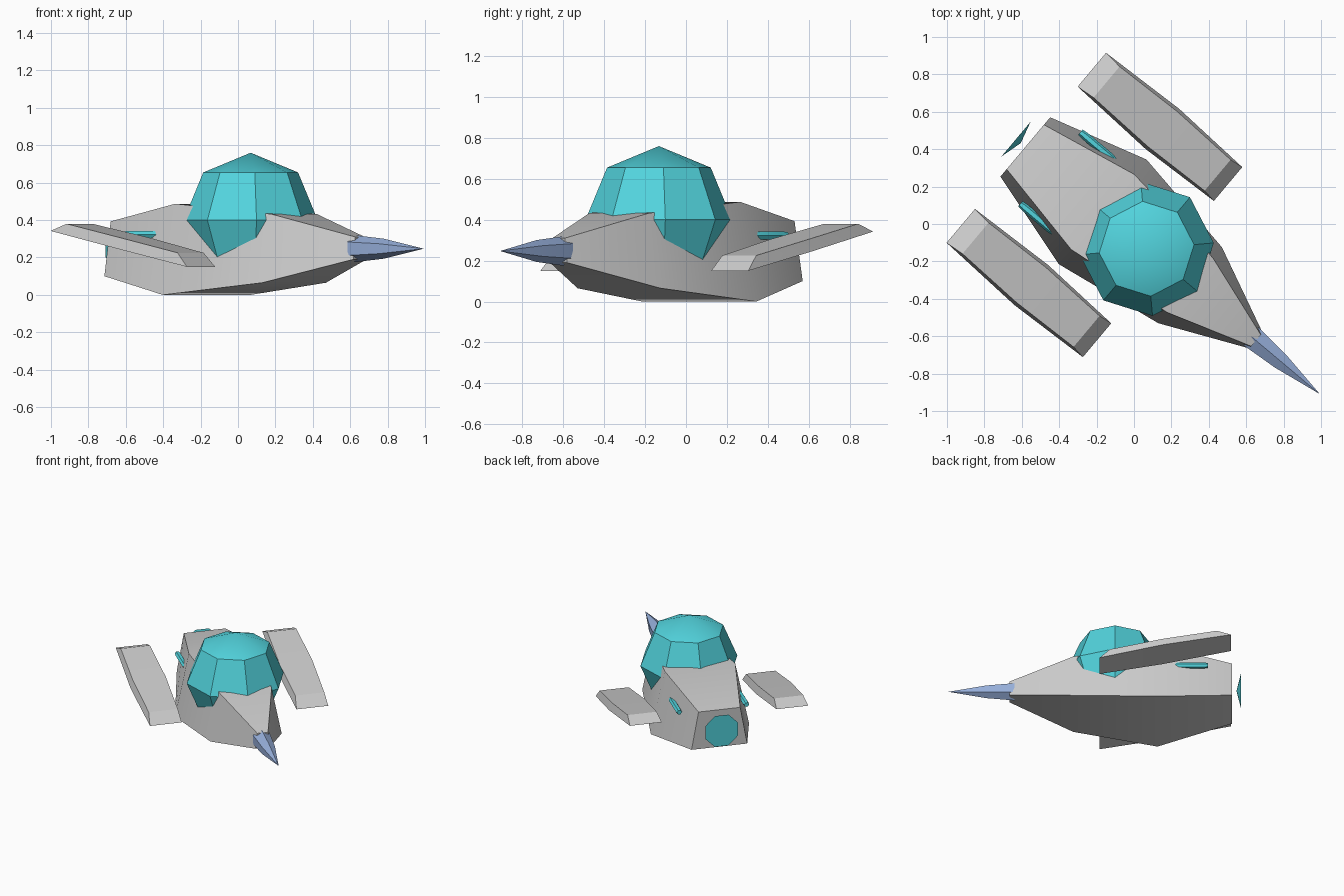
import bpy, bmesh, math
from mathutils import Matrix

if "Cube" in bpy.data.objects:
    bpy.data.objects.remove(bpy.data.objects["Cube"])

# Local frame: +x runs along the craft toward the beak; the craft is turned 40 degrees
TURN = Matrix.Rotation(math.radians(-40), 4, 'Z')
MID = -0.058  # sideways offset of the centre line


def material(name, rgb):
    m = bpy.data.materials.new(name)
    m.diffuse_color = (*rgb, 1)
    m.use_nodes = True
    m.node_tree.nodes["Principled BSDF"].inputs["Base Color"].default_value = m.diffuse_color
    return m


GREY = material("hull_grey", (0.61, 0.61, 0.61))
TEAL = material("glass_teal", (0.085, 0.66, 0.73))
BLUE = material("beak_blue", (0.30, 0.42, 0.69))


def finish(name, bm, mat):
    bmesh.ops.remove_doubles(bm, verts=bm.verts, dist=0.0005)
    bmesh.ops.recalc_face_normals(bm, faces=bm.faces)
    bm.transform(TURN)
    mesh = bpy.data.meshes.new(name)
    bm.to_mesh(mesh)
    bm.free()
    mesh.materials.append(mat)
    ob = bpy.data.objects.new(name, mesh)
    bpy.context.collection.objects.link(ob)
    bpy.ops.object.select_all(action='DESELECT')
    ob.select_set(True)
    bpy.context.view_layer.objects.active = ob
    bpy.ops.object.shade_smooth_by_angle(angle=math.radians(30))
    return ob


def loft(name, rings, mat):
    """Skin a list of equal-length point rings and cap both ends."""
    bm = bmesh.new()
    rows = [[bm.verts.new(p) for p in r] for r in rings]
    n = len(rows[0])
    for a, b in zip(rows, rows[1:]):
        for i in range(n):
            j = (i + 1) % n
            bm.faces.new((a[i], a[j], b[j], b[i]))
    bm.faces.new(rows[0])
    bm.faces.new(rows[-1])
    return finish(name, bm, mat)


def trapezoid(xb, zb, wb, xt, zt, wt, mid=MID):
    """Four-point section: bottom and top edges with their half widths."""
    return [(xb, mid - wb, zb), (xb, mid + wb, zb), (xt, mid + wt, zt), (xt, mid - wt, zt)]


def ring(x, r, y, z, n, start=0.0):
    return [(x, y + r * math.cos(start + i * math.tau / n),
             z + r * math.sin(start + i * math.tau / n)) for i in range(n)]


# Hull: four trapezoid stations from tail to nose
loft("hull", [trapezoid(x, zb, wb, x, zt, wt) for x, zb, wb, zt, wt in (
    (-0.71, 0.10, 0.207, 0.393, 0.155),
    (-0.17, 0.00, 0.365, 0.487, 0.262),
    (0.44, 0.065, 0.265, 0.432, 0.19),
    (0.90, 0.19, 0.055, 0.31, 0.04))], GREY)

# Dome: low-poly ball sunk into the hull
bm = bmesh.new()
bmesh.ops.create_uvsphere(bm, u_segments=8, v_segments=4, radius=0.36,
                          matrix=Matrix.Translation((0.137, MID, 0.40)))
finish("dome", bm, TEAL)

# Beak: two-stage six-sided spike
loft("beak", [ring(x, r, MID, 0.247, 6, math.pi / 2) for x, r in (
    (0.865, 0.072), (1.07, 0.053), (1.343, 0.0005))], BLUE)

# Tail thruster: shallow cone with its flat face to the rear
loft("tail_thruster", [ring(x, r, MID, 0.255, 8, math.pi / 8) for x, r in (
    (-0.775, 0.132), (-0.742, 0.0005))], TEAL)

for side, label in ((-1, "right"), (1, "left")):
    # Sloping side wings with slanted ends
    mid = MID + side * 0.545
    loft(label + "_wing", [
        trapezoid(-0.703, 0.342, 0.118, -0.60, 0.38, 0.108, mid),
        trapezoid(-0.21, 0.245, 0.14, -0.21, 0.305, 0.122, mid),
        trapezoid(0.248, 0.15, 0.118, 0.175, 0.225, 0.108, mid)], GREY)
    # Small rods on the hull flanks
    loft(label + "_side_rod", [ring(x, r, MID + side * 0.25, 0.323, 6) for x, r in (
        (-0.535, 0.018), (-0.50, 0.022), (-0.32, 0.022), (-0.277, 0.010))], TEAL)
